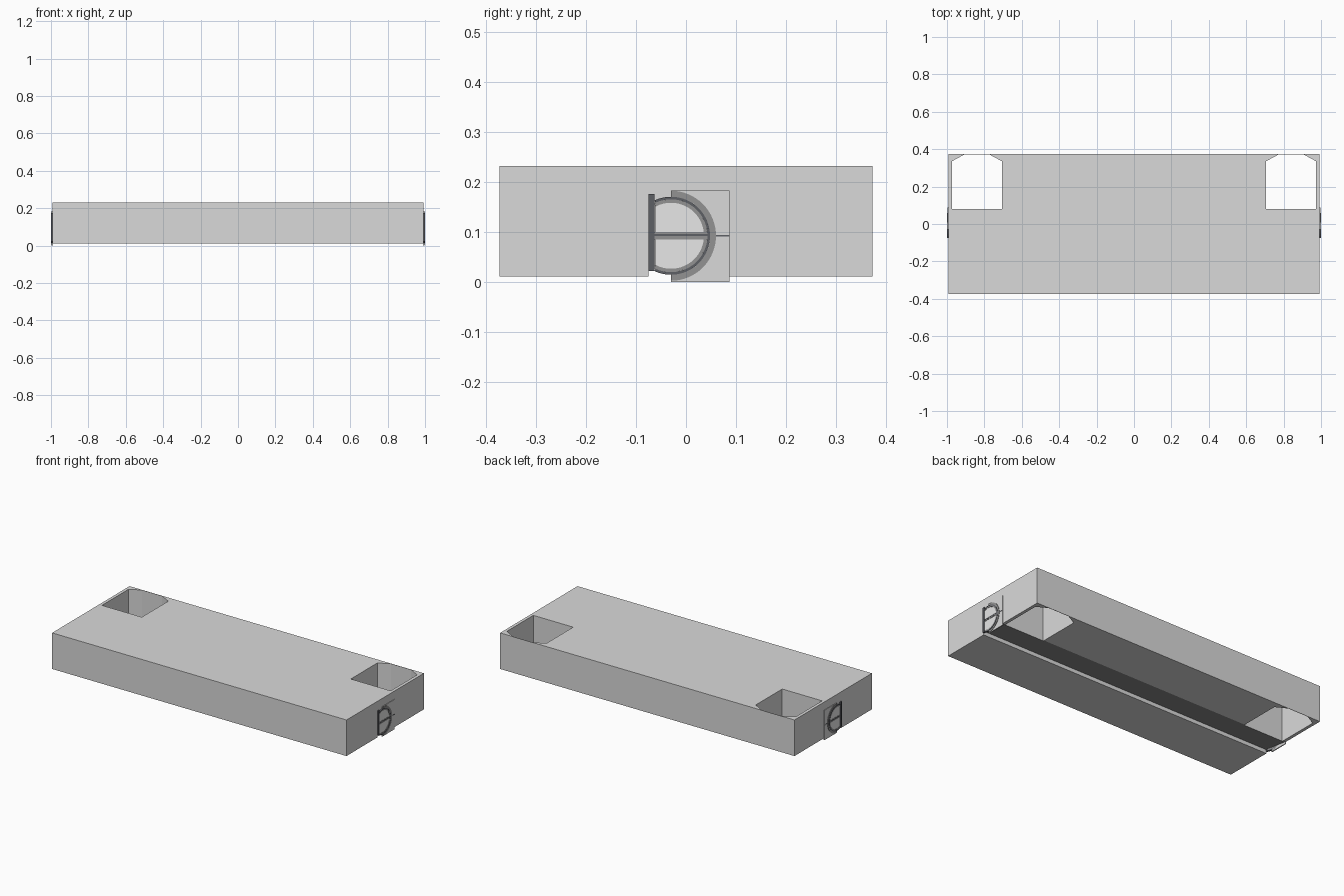
import bpy, bmesh, math
from mathutils import Vector

if "Cube" in bpy.data.objects:
    bpy.data.objects.remove(bpy.data.objects["Cube"])


def material(name, rgb):
    m = bpy.data.materials.new(name)
    m.use_nodes = True
    m.diffuse_color = (*rgb, 1)
    m.node_tree.nodes["Principled BSDF"].inputs["Base Color"].default_value = (*rgb, 1)
    return m


light_grey = material("light grey", (0.7, 0.7, 0.7))
pale_grey = material("pale grey", (0.82, 0.82, 0.82))
mid_grey = material("mid grey", (0.29, 0.29, 0.29))
slate = material("slate", (0.11, 0.115, 0.13))


def prism(name, outline, axis, a, b, mat):
    """Extrude a closed outline along axis 'x' (y, z points) or 'z' (x, y points)."""
    place = (lambda p, d: (d, *p)) if axis == "x" else (lambda p, d: (*p, d))
    bm = bmesh.new()
    face = bm.faces.new([bm.verts.new(place(p, a)) for p in outline])
    out = bmesh.ops.extrude_face_region(bm, geom=[face])["geom"]
    shift = Vector(place((0, 0), b - a))
    bmesh.ops.translate(bm, vec=shift, verts=[v for v in out if isinstance(v, bmesh.types.BMVert)])
    bmesh.ops.recalc_face_normals(bm, faces=bm.faces)
    mesh = bpy.data.meshes.new(name)
    bm.to_mesh(mesh)
    bm.free()
    mesh.materials.append(mat)
    ob = bpy.data.objects.new(name, mesh)
    bpy.context.collection.objects.link(ob)
    return ob


def rect(y0, y1, z0, z1):
    return [(y0, z0), (y1, z0), (y1, z1), (y0, z1)]


CY, CZ = -0.03, 0.092  # centre of the round end fitting


def arc(r, limit, steps=32):
    """Points of an arc bulging to +y, between -limit and +limit degrees."""
    angles = [math.radians(-limit + 2 * limit * i / steps) for i in range(steps + 1)]
    return [(CY + r * math.cos(t), CZ + r * math.sin(t)) for t in angles]


def ring(r_out, r_in, limit):
    return arc(r_out, limit) + arc(r_in, limit)[::-1]


# Slab with a sloping groove along the underside
slab = prism("slab", [(-0.373, 0.011), (-0.075, 0.011), (-0.075, 0.034), (0.087, 0.011),
                      (0.373, 0.011), (0.373, 0.231), (-0.373, 0.231)],
             "x", -0.993, 0.993, light_grey)

# Two through openings with clipped back corners
for s in (-1, 1):
    outline = [(s * x, y) for x, y in [(0.705, 0.08), (0.974, 0.08), (0.974, 0.335),
                                       (0.908, 0.371), (0.772, 0.371), (0.705, 0.335)]]
    cutter = prism("opening_cutter", outline, "z", -0.1, 0.4, light_grey)
    cutter.hide_render = True
    mod = slab.modifiers.new("opening", "BOOLEAN")
    mod.operation, mod.solver, mod.object = "DIFFERENCE", "EXACT", cutter
    bpy.context.view_layer.objects.active = slab
    bpy.ops.object.modifier_apply(modifier=mod.name)
    bpy.data.objects.remove(cutter)

# Darker sloping roof of the groove
slab.data.materials.clear()
for mat in (light_grey, mid_grey):
    slab.data.materials.append(mat)
for face in slab.data.polygons:
    face.material_index = int(face.normal.z < -0.9 and face.normal.y < -0.05)

# Matching D-shaped fittings on both ends
for side, s in (("left", 1), ("right", -1)):
    def part(name, outline, depth, mat):
        return prism(side + "_" + name, outline, "x", s * 0.99, s * depth, mat)

    part("backing_plate", rect(CY, 0.087, 0.0, 0.182), 0.996, light_grey)
    part("round_panel", arc(0.068, 118), 0.997, pale_grey)
    part("outer_ring", ring(0.09, 0.078, 90), 0.9985, mid_grey)
    part("dark_ring", ring(0.078, 0.073, 115), 1.0, slate)
    part("inner_ring", ring(0.073, 0.066, 118), 0.999, mid_grey)
    part("upright_bar", rect(-0.075, -0.063, 0.022, 0.175), 1.0, slate)
    part("cross_bar", rect(-0.063, 0.04, 0.085, 0.1), 0.9985, mid_grey)
    part("cross_bar_ridge", rect(-0.063, 0.043, 0.092, 0.096), 0.9995, slate)
    part("pointer", rect(0.058, 0.087, 0.0905, 0.0935), 0.9975, slate)
